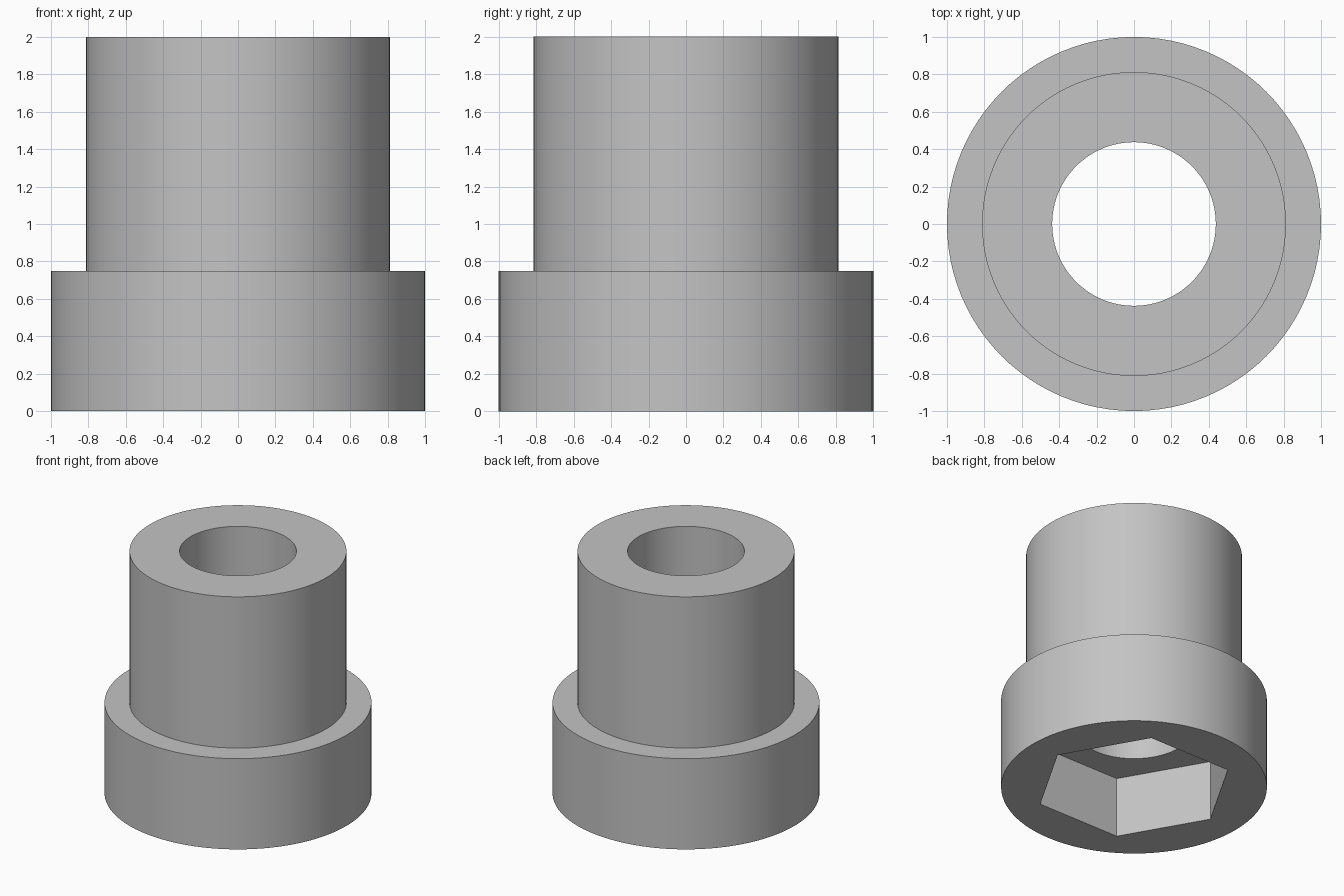
import bpy
import bmesh
import math
from mathutils import Matrix

cube = bpy.data.objects.get("Cube")
if cube:
    bpy.data.objects.remove(cube, do_unlink=True)

SEGMENTS = 96
HOLE, BARREL, FLANGE, HEX = 0.4375, 0.8125, 1.0, 0.75
HEIGHT, FLANGE_TOP, HEX_DEPTH = 2.0, 0.75, 0.5

grey = bpy.data.materials.new("plain grey")
grey.use_nodes = True
colour = (0.55, 0.55, 0.55, 1.0)
grey.diffuse_color = colour
grey.node_tree.nodes["Principled BSDF"].inputs["Base Color"].default_value = colour


def add_object(name, bm):
    bmesh.ops.recalc_face_normals(bm, faces=bm.faces)
    mesh = bpy.data.meshes.new(name)
    bm.to_mesh(mesh)
    bm.free()
    mesh.materials.append(grey)
    obj = bpy.data.objects.new(name, mesh)
    bpy.context.collection.objects.link(obj)
    return obj


# Flanged sleeve with a round through hole, turned from a closed profile
profile = [(HOLE, 0), (FLANGE, 0), (FLANGE, FLANGE_TOP),
           (BARREL, FLANGE_TOP), (BARREL, HEIGHT), (HOLE, HEIGHT)]
bm = bmesh.new()
verts = [bm.verts.new((r, 0, z)) for r, z in profile]
edges = [bm.edges.new((v, verts[i - 1])) for i, v in enumerate(verts)]
bmesh.ops.spin(bm, geom=verts + edges, cent=(0, 0, 0), axis=(0, 0, 1),
               angle=math.tau, steps=SEGMENTS, use_merge=True)
bmesh.ops.remove_doubles(bm, verts=bm.verts, dist=1e-5)
sleeve = add_object("flanged_sleeve", bm)

# Hexagonal pocket cut into the underside, corners on the x axis
bm = bmesh.new()
bmesh.ops.create_circle(bm, cap_ends=True, segments=6, radius=HEX,
                        matrix=Matrix.Translation((0, 0, -0.1))
                        @ Matrix.Rotation(math.radians(30), 4, "Z"))
# Turn the first corner onto +x whatever the starting angle
corner = next(iter(bm.verts)).co
turn = Matrix.Rotation(-math.atan2(corner.y, corner.x), 4, "Z")
bmesh.ops.transform(bm, matrix=turn, verts=bm.verts)
prism = bmesh.ops.extrude_face_region(bm, geom=bm.faces[:])
top = [g for g in prism["geom"] if isinstance(g, bmesh.types.BMVert)]
bmesh.ops.translate(bm, verts=top, vec=(0, 0, HEX_DEPTH + 0.1))
cutter = add_object("hex_pocket_cutter", bm)
cutter.hide_render = True

cut = sleeve.modifiers.new("hex pocket", "BOOLEAN")
cut.operation = "DIFFERENCE"
cut.solver = "EXACT"
cut.object = cutter

# Bake the cut, then smooth the round walls and keep the rims sharp
bpy.ops.object.select_all(action="DESELECT")
sleeve.select_set(True)
bpy.context.view_layer.objects.active = sleeve
bpy.ops.object.modifier_apply(modifier=cut.name)
bpy.data.objects.remove(cutter, do_unlink=True)
bpy.ops.object.shade_smooth_by_angle(angle=math.radians(30))
